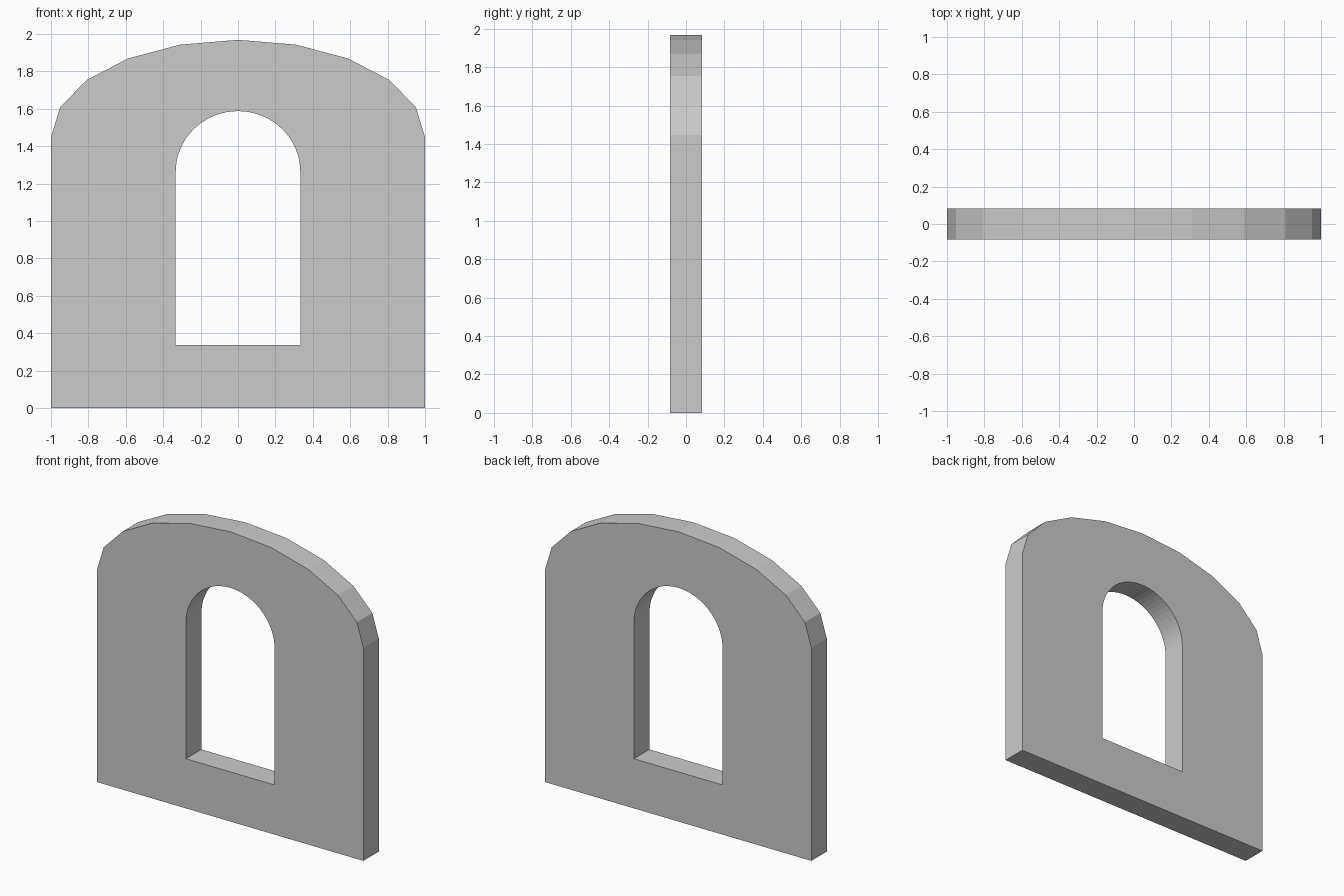
import bpy, bmesh, math
from math import pi, cos, sin

if "Cube" in bpy.data.objects:
    bpy.data.objects.remove(bpy.data.objects["Cube"])

HALF_DEPTH = 0.083


def arched_outline(half_width, base, spring, rise, segments):
    """Rectangle from base to spring, closed by a half-ellipse arch."""
    arch = [(half_width * cos(pi * i / segments), spring + rise * sin(pi * i / segments))
            for i in range(segments + 1)]
    return [(-half_width, base), (half_width, base)] + arch


def add_outline(curve, points):
    spline = curve.splines.new('POLY')
    spline.points.add(len(points) - 1)
    for p, (x, z) in zip(spline.points, points):
        p.co = (x, z, 0, 1)
    spline.use_cyclic_u = True


# Wall slab: faceted arch outside, finely rounded window opening inside
curve = bpy.data.curves.new("arched_wall", 'CURVE')
curve.dimensions = '2D'
curve.fill_mode = 'BOTH'
curve.extrude = HALF_DEPTH
add_outline(curve, arched_outline(1.0, 0.0, 1.447, 0.521, 10))
add_outline(curve, arched_outline(0.333, 0.337, 1.263, 0.324, 32))
wall = bpy.data.objects.new("arched_wall", curve)
bpy.context.collection.objects.link(wall)

# Stand the profile upright and turn it into a clean, welded mesh
wall.rotation_euler.x = pi / 2
bpy.context.view_layer.objects.active = wall
wall.select_set(True)
bpy.ops.object.convert(target='MESH')
bpy.ops.object.transform_apply(location=False, rotation=True, scale=False)
wall = bpy.context.object
bm = bmesh.new()
bm.from_mesh(wall.data)
bmesh.ops.remove_doubles(bm, verts=bm.verts, dist=1e-4)
bmesh.ops.recalc_face_normals(bm, faces=bm.faces)
bm.to_mesh(wall.data)
bm.free()
bpy.ops.object.shade_flat()
